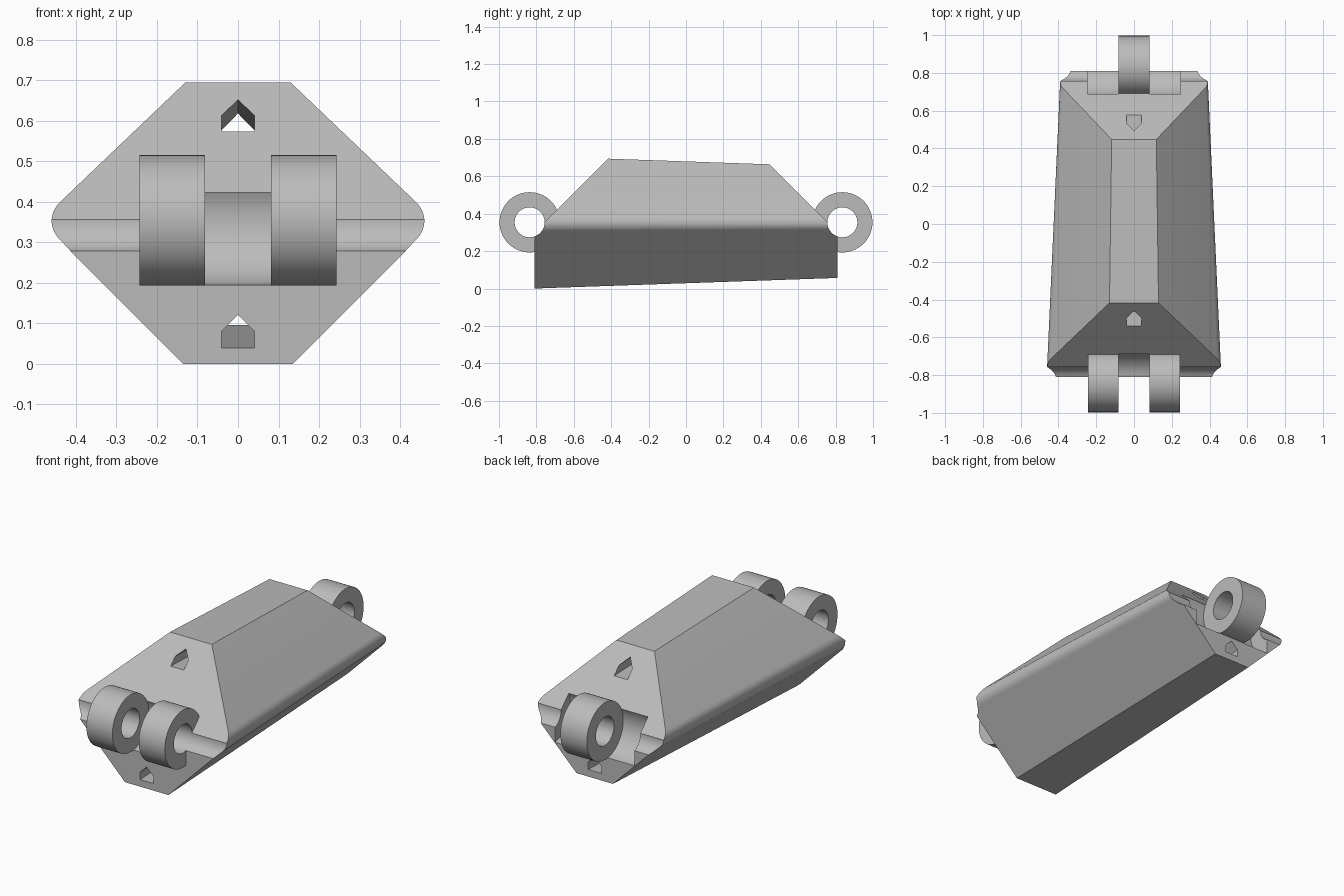
import bpy, bmesh, math
from mathutils import Matrix, Vector

default = bpy.data.objects.get("Cube")
if default:
    bpy.data.objects.remove(default, do_unlink=True)

MID = 0.354          # height of the pin axis
PIN_Y = 0.836        # pin distance from the centre
KNUCKLE_R, BORE_R = 0.161, 0.08
TAPER = 0.16         # shrink from front to back
END = 0.81

grey = bpy.data.materials.new("plain grey")
grey.use_nodes = True
colour = (0.5, 0.5, 0.5, 1)
grey.diffuse_color = colour
grey.node_tree.nodes["Principled BSDF"].inputs["Base Color"].default_value = colour


def add_object(name, bm):
    bmesh.ops.recalc_face_normals(bm, faces=bm.faces)
    mesh = bpy.data.meshes.new(name)
    bm.to_mesh(mesh)
    bm.free()
    mesh.materials.append(grey)
    obj = bpy.data.objects.new(name, mesh)
    bpy.context.collection.objects.link(obj)
    return obj


def loft(bm, front, back):
    """Closed solid between two matching rings of points."""
    a = [bm.verts.new(p) for p in front]
    b = [bm.verts.new(p) for p in back]
    bm.faces.new(a)
    bm.faces.new(b)
    for i in range(len(a)):
        j = (i + 1) % len(a)
        bm.faces.new((a[i], a[j], b[j], b[i]))


def pin(name, y, radius, x0, x1):
    """Solid cylinder lying along x."""
    bm = bmesh.new()
    place = Matrix.Translation(((x0 + x1) / 2, y, MID)) @ Matrix.Rotation(math.pi / 2, 4, 'Y')
    bmesh.ops.create_cone(bm, cap_ends=True, segments=72, radius1=radius,
                          radius2=radius, depth=x1 - x0, matrix=place)
    return add_object(name, bm)


def combine(target, tool, operation):
    mod = target.modifiers.new(tool.name, 'BOOLEAN')
    mod.operation, mod.solver, mod.object = operation, 'EXACT', tool
    bpy.context.view_layer.objects.active = target
    bpy.ops.object.modifier_apply(modifier=mod.name)
    bpy.data.objects.remove(tool, do_unlink=True)


# Link body: tapered section with rounded side edges
def section(y, scale):
    r, steps = 0.064, 10
    arc = [(0.3985 + r * math.cos(t), r * math.sin(t))
           for t in (math.pi * (i / steps - 0.5) / 2 for i in range(steps + 1))]
    right = [(0.135, -MID)] + arc + [(0.135, MID)]
    ring = right + [(-x, z) for x, z in reversed(right)]
    return [(x * scale, y, MID + z * scale) for x, z in ring]


bm = bmesh.new()
loft(bm, section(-END, 1), section(END, 1 - TAPER))

# Slanted upper ends
for side in (-1, 1):
    cut = bmesh.ops.bisect_plane(bm, geom=bm.verts[:] + bm.edges[:] + bm.faces[:],
                                 plane_co=(0, side * 0.758, MID),
                                 plane_no=Vector((0, side, 1)).normalized(), clear_outer=True)
    rim = [e for e in cut["geom_cut"] if isinstance(e, bmesh.types.BMEdge)]
    bmesh.ops.edgeloop_fill(bm, edges=rim)
body = add_object("link_body", bm)

# Hinge knuckles: two in front, one behind, with recesses between them
for side in (-1, 1):
    combine(body, pin("knuckle", side * PIN_Y, KNUCKLE_R, -0.243, 0.243), 'UNION')
combine(body, pin("front_recess", -PIN_Y, KNUCKLE_R + 0.001, -0.082, 0.082), 'DIFFERENCE')
for x0, x1 in ((-0.246, -0.082), (0.082, 0.246)):
    combine(body, pin("back_recess", PIN_Y, KNUCKLE_R + 0.001, x0, x1), 'DIFFERENCE')

# Pin bores
for side in (-1, 1):
    combine(body, pin("bore", side * PIN_Y, BORE_R, -0.6, 0.6), 'DIFFERENCE')

# Two peaked tunnels running the whole length
house = [(-0.041, 0), (0.041, 0), (0.041, 0.041), (0, 0.081), (-0.041, 0.041)]
for base, slope in ((0.554, -0.035), (0.068, 0.035)):
    bm = bmesh.new()
    loft(bm, *[[(x, y, base + slope * y + z) for x, z in house] for y in (-1, 1)])
    combine(body, add_object("tunnel", bm), 'DIFFERENCE')

# Smooth rounded surfaces, keep corners sharp
bpy.ops.object.select_all(action='DESELECT')
body.select_set(True)
bpy.context.view_layer.objects.active = body
bpy.ops.object.shade_smooth_by_angle(angle=math.radians(25))
